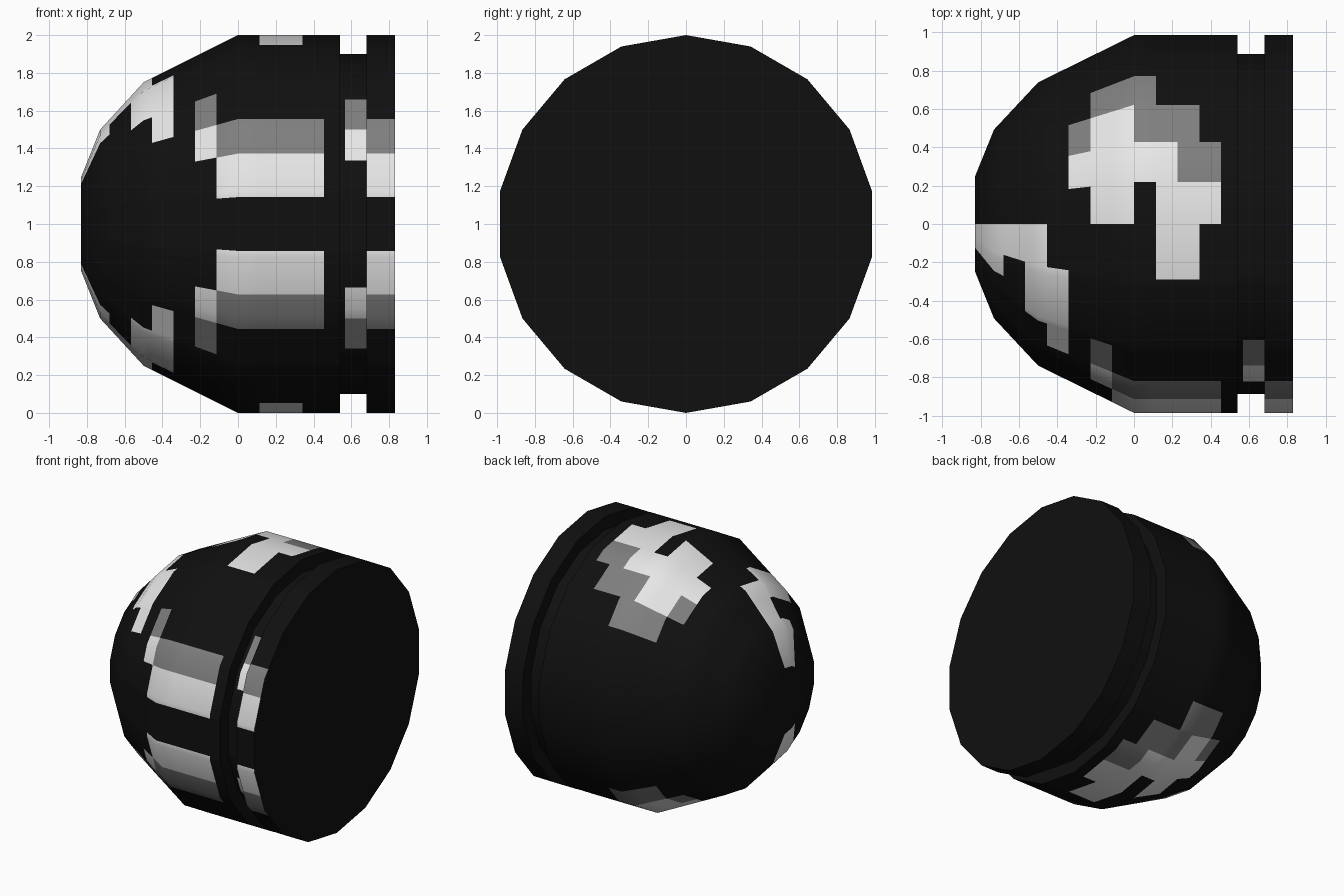
import bpy, bmesh, math

if "Cube" in bpy.data.objects:
    bpy.data.objects.remove(bpy.data.objects["Cube"], do_unlink=True)


def material(name, value):
    mat = bpy.data.materials.new(name)
    mat.use_nodes = True
    colour = (value, value, value, 1)
    mat.diffuse_color = colour
    bsdf = next(n for n in mat.node_tree.nodes if n.type == 'BSDF_PRINCIPLED')
    bsdf.inputs["Base Color"].default_value = colour
    return mat


BLACK, LIGHT, GREY = range(3)
SIDES = 18
CELL = 0.1135          # width of one painted square along x

# Lathe profile: (x, radius)
profile = [(-0.83, 0.25), (-0.73, 0.5), (-0.5, 0.75), (0, 1), (0.54, 1),
           (0.54, 0.9), (0.68, 0.9), (0.68, 1), (0.83, 1)]

# Painted rows, counted in body sides from the top: front side and back side
F = [0, 0.85, 1.49, 2.13, 2.79, 3.39, 4.09]
B = [-0.643 * k for k in range(5)]

# Patches: first column, last column, row limits, colour
patches = [
    # nose patch
    (-7, -6, F[0], F[2], LIGHT), (-6, -5, F[0], F[1], LIGHT),
    (-5, -4, F[0], F[3], LIGHT), (-4, -3, F[1], F[4], LIGHT),
    # front patch
    (-2, -1, F[4], F[5], LIGHT), (-2, -1, F[3], F[4], GREY),
    (-1, 4, F[5], F[6], LIGHT), (-1, 4, F[4], F[5], GREY),
    # groove and rim patches
    (5, 6, F[4], F[5], LIGHT), (5, 6, F[3], F[4], GREY),
    (6, 8, F[5], F[6], LIGHT), (6, 8, F[4], F[5], GREY),
    # crown patch
    (-3, -2, B[2], B[1], LIGHT), (-3, -2, B[3], B[2], GREY),
    (-2, 0, B[3], B[0], LIGHT), (-2, 0, B[4], B[3], GREY),
    (0, 1, B[2], B[1], LIGHT), (0, 1, B[4], B[2], GREY),
    (1, 2, B[2], F[1], LIGHT), (1, 2, B[3], B[2], GREY),
    (2, 3, B[1], F[1], LIGHT), (2, 3, B[3], B[1], GREY),
    (3, 4, B[1], B[0], LIGHT), (3, 4, B[2], B[1], GREY),
]


def refine(points):
    """Insert the painted column borders into the profile."""
    out = [points[0]]
    for (x0, r0), (x1, r1) in zip(points, points[1:]):
        for k in range(-6, 7):
            x = k * CELL
            if x0 + 0.01 < x < x1 - 0.01:
                out.append((x, r0 + (r1 - r0) * (x - x0) / (x1 - x0)))
        out.append((x1, r1))
    return out


def ring_point(u):
    """Point on the flat-sided unit ring, u in sides from the top."""
    k = math.floor(u)
    t = u - k
    a, b = (2 * math.pi * n / SIDES for n in (k, k + 1))
    return (-(math.sin(a) * (1 - t) + math.sin(b) * t),
            math.cos(a) * (1 - t) + math.cos(b) * t)


def patch_colour(x, u):
    for c0, c1, u0, u1, colour in patches:
        if c0 * CELL < x < c1 * CELL and min(u0, u1) < u < max(u0, u1):
            return colour
    return BLACK


# Upper half of the body, cut along the painted borders
columns = refine(profile)
rows = sorted(set([-4.5, 4.5] + list(range(-4, 5)) + F + B))
bm = bmesh.new()
grid = []
for x, r in columns:
    ring = [ring_point(u) for u in rows]
    grid.append([bm.verts.new((x, y * r, z * r)) for y, z in ring])
for i in range(len(columns) - 1):
    x0, x1 = columns[i][0], columns[i + 1][0]
    for j in range(len(rows) - 1):
        face = bm.faces.new((grid[i][j], grid[i][j + 1],
                             grid[i + 1][j + 1], grid[i + 1][j]))
        if x1 > x0:
            face.material_index = patch_colour((x0 + x1) / 2,
                                               (rows[j] + rows[j + 1]) / 2)
# End caps
bm.faces.new(list(reversed(grid[0])))
bm.faces.new(grid[-1])

mesh = bpy.data.meshes.new("domed_body")
bm.to_mesh(mesh)
bm.free()
for mat in (material("black", 0.005), material("light_grey", 0.8),
            material("mid_grey", 0.21)):
    mesh.materials.append(mat)
body = bpy.data.objects.new("domed_body", mesh)
body.location.z = 1
bpy.context.collection.objects.link(body)

# Smooth shading with sharp groove and rim
bpy.ops.object.select_all(action='DESELECT')
body.select_set(True)
bpy.context.view_layer.objects.active = body
bpy.ops.object.shade_smooth_by_angle(angle=math.radians(30))

# Lower half mirrors the upper half
mirror = body.modifiers.new("lower_half", 'MIRROR')
mirror.use_axis = (False, False, True)
mirror.use_clip = True
